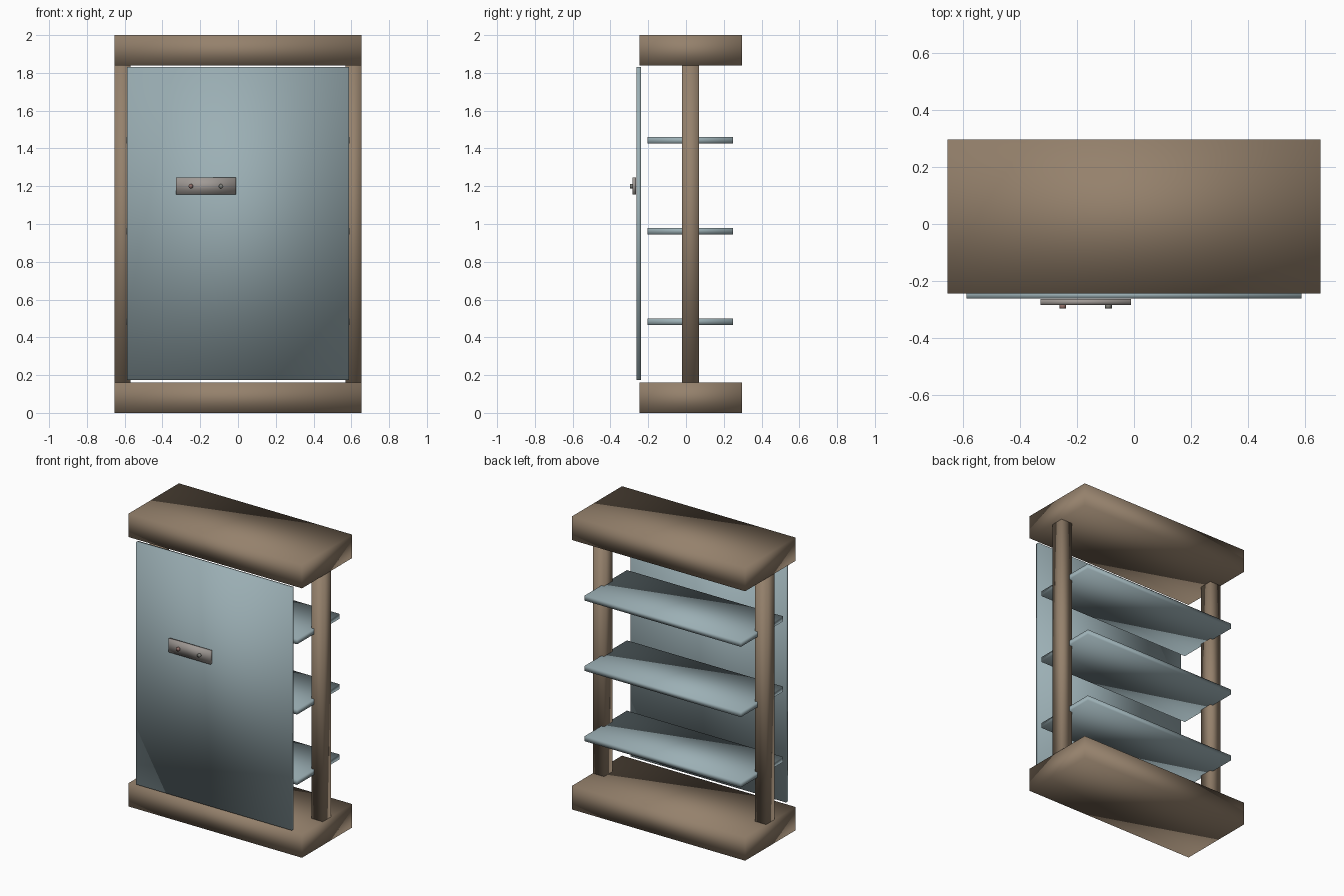
import bpy
import math

if "Cube" in bpy.data.objects:
    bpy.data.objects.remove(bpy.data.objects["Cube"])


def material(name, rgb):
    m = bpy.data.materials.new(name)
    m.diffuse_color = (*rgb, 1)
    m.use_nodes = True
    m.node_tree.nodes["Principled BSDF"].inputs["Base Color"].default_value = m.diffuse_color
    return m


wood = material("wood", (0.30, 0.22, 0.15))
glass = material("blue_grey", (0.33, 0.43, 0.46))
metal = material("metal", (0.35, 0.32, 0.30))
red = material("red_bolt", (0.30, 0.17, 0.15))
dark = material("dark_bolt", (0.22, 0.22, 0.20))


def finish(name, mat):
    ob = bpy.context.object
    ob.name = name
    ob.data.materials.append(mat)
    bpy.ops.object.shade_smooth()
    return ob


def box(name, x, y, z, mat):
    """Soft-shaded box from (min, max) ranges on each axis."""
    ranges = (x, y, z)
    bpy.ops.mesh.primitive_cube_add(size=1, location=[(a + b) / 2 for a, b in ranges])
    bpy.context.object.scale = [b - a for a, b in ranges]
    bpy.ops.object.transform_apply(location=False, rotation=False, scale=True)
    return finish(name, mat)


# Base and top slabs
box("base_slab", (-0.655, 0.655), (-0.245, 0.297), (0, 0.16), wood)
box("top_slab", (-0.655, 0.655), (-0.245, 0.297), (1.84, 2.0), wood)

# Side posts
box("left_post", (-0.655, -0.57), (-0.02, 0.07), (0.16, 1.84), wood)
box("right_post", (0.57, 0.655), (-0.02, 0.07), (0.16, 1.84), wood)

# Shelves
for i in range(3):
    z = 0.465 + 0.48 * i
    box(f"shelf_{i + 1}", (-0.59, 0.59), (-0.205, 0.25), (z, z + 0.035), glass)

# Front door panel
box("door_panel", (-0.588, 0.588), (-0.261, -0.239), (0.175, 1.83), glass)

# Handle plate with two bolts
box("handle_plate", (-0.328, -0.01), (-0.284, -0.264), (1.157, 1.246), metal)
for name, x, mat in (("left_bolt", -0.25, red), ("right_bolt", -0.09, dark)):
    bpy.ops.mesh.primitive_cylinder_add(vertices=12, radius=0.012, depth=0.017,
                                        location=(x, -0.2885, 1.2),
                                        rotation=(math.pi / 2, 0, 0))
    finish(name, mat)
